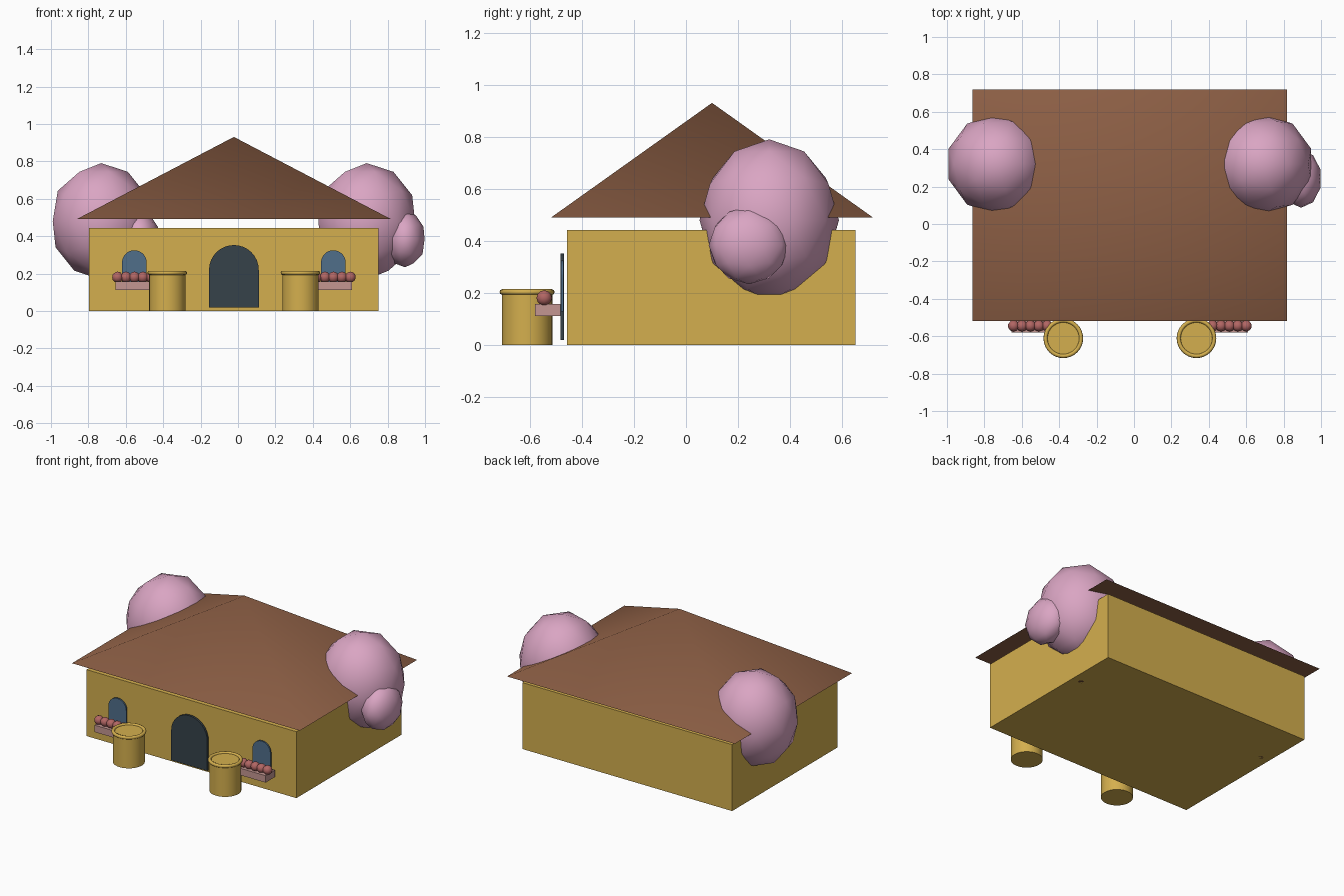
import bpy, bmesh
from math import pi, cos, sin, radians

if "Cube" in bpy.data.objects:
    bpy.data.objects.remove(bpy.data.objects["Cube"])


def material(name, r, g, b):
    def lin(c):
        c /= 255
        return c / 12.92 if c <= 0.04045 else ((c + 0.055) / 1.055) ** 2.4
    col = (lin(r), lin(g), lin(b), 1)
    m = bpy.data.materials.new(name)
    m.use_nodes = True
    m.diffuse_color = col
    m.node_tree.nodes["Principled BSDF"].inputs["Base Color"].default_value = col
    return m


GOLD = material("golden plaster", 212, 175, 78)
ROOF = material("brown roof", 141, 95, 69)
PINK = material("pink blossom", 218, 165, 195)
DOOR = material("dark slate", 54, 66, 74)
GLASS = material("blue glass", 80, 110, 138)
PLANTER = material("dusty pink wood", 196, 150, 145)
FLOWER = material("red petals", 178, 102, 100)
BARK = material("bark", 100, 66, 45)


def finish(name, mat, smooth=None):
    ob = bpy.context.object
    ob.name = name
    ob.data.materials.append(mat)
    if smooth:
        bpy.ops.object.shade_smooth_by_angle(angle=radians(smooth))
    return ob


def box(name, mat, x, y, z):
    # x, y, z are (low, high) ranges
    bpy.ops.mesh.primitive_cube_add(size=1, location=[sum(r) / 2 for r in (x, y, z)])
    bpy.context.object.scale = [r[1] - r[0] for r in (x, y, z)]
    return finish(name, mat)


def cylinder(name, mat, x, y, z0, z1, radius, sides=32):
    bpy.ops.mesh.primitive_cylinder_add(vertices=sides, radius=radius, depth=z1 - z0,
                                        location=(x, y, (z0 + z1) / 2))
    return finish(name, mat, 40)


def ico(name, mat, loc, scale, level=2):
    bpy.ops.mesh.primitive_ico_sphere_add(subdivisions=level, radius=1, location=loc)
    bpy.context.object.scale = scale
    return finish(name, mat, 60)


def arch(name, mat, cx, half, z0, top, y0, y1, steps=16):
    # straight jambs with a half-round head
    spring = top - half
    outline = [(cx - half, z0), (cx + half, z0)]
    outline += [(cx + half * cos(pi * i / steps), spring + half * sin(pi * i / steps))
                for i in range(steps + 1)]
    bm = bmesh.new()
    face = bm.faces.new([bm.verts.new((x, y0, z)) for x, z in outline])
    grown = bmesh.ops.extrude_face_region(bm, geom=[face])["geom"]
    bmesh.ops.translate(bm, vec=(0, y1 - y0, 0),
                        verts=[v for v in grown if isinstance(v, bmesh.types.BMVert)])
    bmesh.ops.recalc_face_normals(bm, faces=bm.faces)
    me = bpy.data.meshes.new(name)
    bm.to_mesh(me)
    bm.free()
    ob = bpy.data.objects.new(name, me)
    bpy.context.collection.objects.link(ob)
    me.materials.append(mat)


MID = -0.022  # centre line of the house

# House body
box("walls", GOLD, (-0.797, 0.752), (-0.458, 0.652), (0, 0.443))

# Hipped pyramid roof
bpy.ops.mesh.primitive_cone_add(vertices=4, radius1=1, depth=1, rotation=(0, 0, pi / 4),
                                location=(MID, 0.1, 0.711))
bpy.ops.object.transform_apply(location=False, rotation=True, scale=False)
bpy.context.object.scale = (0.841 * 2 ** 0.5, 0.618 * 2 ** 0.5, 0.44)
bpy.ops.object.transform_apply(location=False, rotation=False, scale=True)
finish("roof", ROOF, 60)

# Arched door
arch("door", DOOR, MID, 0.133, 0.02, 0.353, -0.483, -0.469)

for side, s in (("left", 1), ("right", -1)):
    # Window with its flower box
    wx = MID + s * 0.532
    arch(side + "_window", GLASS, wx, 0.066, 0.13, 0.325, -0.481, -0.471)
    box(side + "_flower_box", PLANTER, (wx - 0.1, wx + 0.1), (-0.58, -0.482), (0.112, 0.158))
    for i in range(5):
        ico(f"{side}_flower_{i + 1}", FLOWER, (wx + (i - 2) * 0.045, -0.545, 0.181),
            (0.03, 0.03, 0.03))

    # Pot with a rounded rim
    px = MID + s * 0.356
    cylinder(side + "_pot", GOLD, px, -0.611, 0, 0.205, 0.097)
    bpy.ops.mesh.primitive_torus_add(location=(px, -0.611, 0.204), major_radius=0.095,
                                     minor_radius=0.011, major_segments=32, minor_segments=8)
    finish(side + "_pot_rim", GOLD, 60)

    # Blossom tree
    tx = MID + s * 0.71
    cylinder(side + "_tree_trunk", BARK, tx, 0.32, 0, 0.3, 0.018, 8)
    ico(side + "_tree_crown", PINK, (tx, 0.32, 0.48), (0.272, 0.268, 0.311))
    ico(side + "_tree_side_crown", PINK, (tx + 0.205, 0.242, 0.384), (0.11, 0.155, 0.15))
